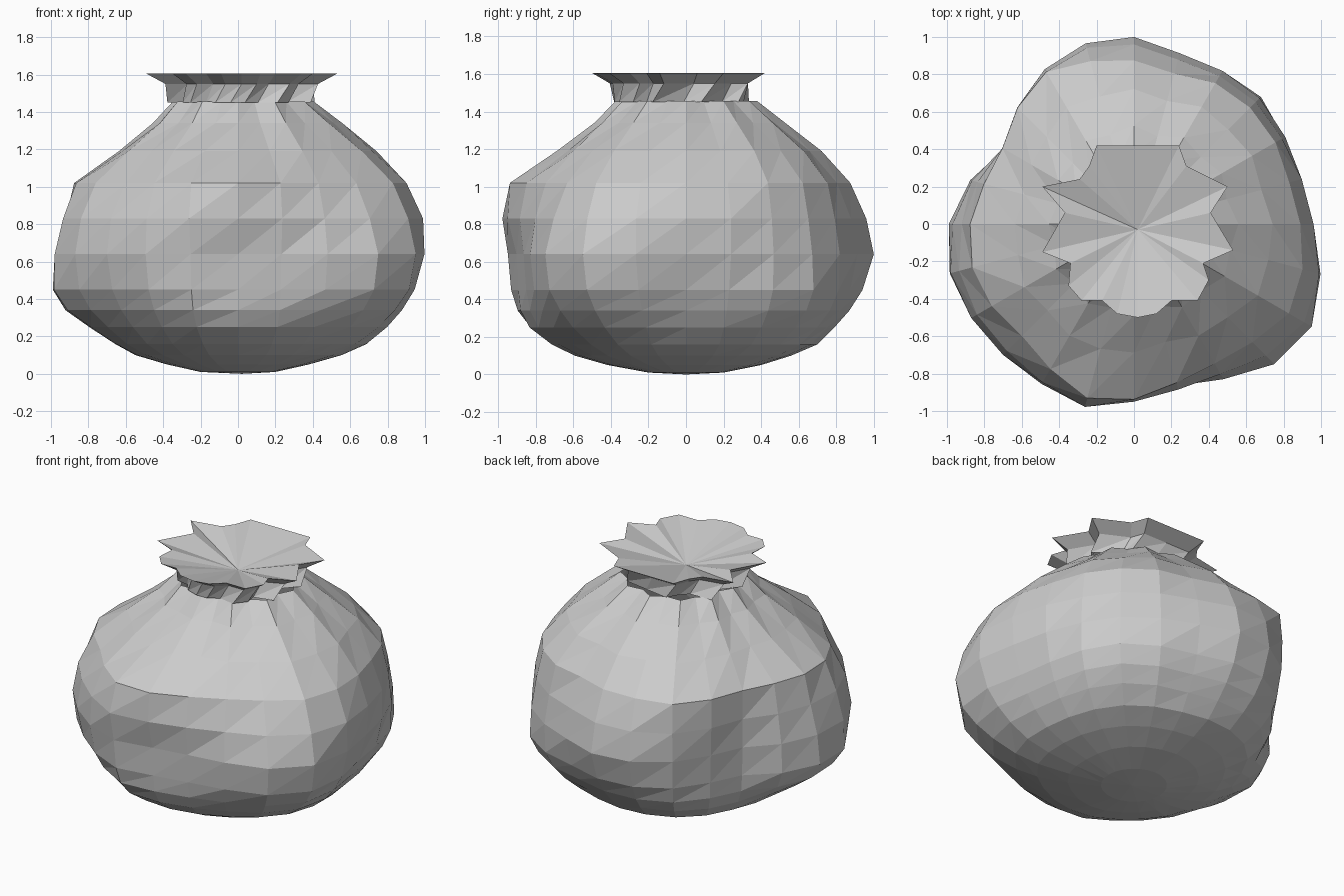
import bpy
from math import sin, cos, pi, tau, atan2, hypot

if "Cube" in bpy.data.objects:
    bpy.data.objects.remove(bpy.data.objects["Cube"], do_unlink=True)

cloth = bpy.data.materials.new("grey cloth")
cloth.use_nodes = True
GREY = (0.6, 0.6, 0.6, 1)
cloth.diffuse_color = GREY
cloth.node_tree.nodes["Principled BSDF"].inputs["Base Color"].default_value = GREY


def loft(name, rings, bottom=None, top=None):
    """Join equal rings with slanted triangles, optionally closing each end to a point."""
    count = len(rings[0])
    verts = [v for ring in rings for v in ring]
    faces = []
    for level in range(len(rings) - 1):
        for i in range(count):
            a = level * count + i
            b = level * count + (i + 1) % count
            faces += [(a, b, b + count), (a, b + count, a + count)]
    if bottom:
        verts.append(bottom)
        faces += [(len(verts) - 1, (i + 1) % count, i) for i in range(count)]
    if top:
        verts.append(top)
        base = (len(rings) - 1) * count
        faces += [(len(verts) - 1, base + i, base + (i + 1) % count) for i in range(count)]
    mesh = bpy.data.meshes.new(name)
    mesh.from_pydata(verts, [], faces)
    mesh.materials.append(cloth)
    obj = bpy.data.objects.new(name, mesh)
    bpy.context.collection.objects.link(obj)
    return obj


# Sack body: lumpy plan outline, with a separate bulge profile for each of eight directions
outline = [.96, .94, .95, .97, .96, .95, 1, 1.01, .98, .9, .84, .92,
           .99, 1.03, 1.01, .99, 1, 1.02, .95, .93, .97, 1.06, 1.1, 1.04]
heights = [.01, .05, .1, .16, .25, .34, .45, .64, .83, 1.02, 1.19, 1.34, 1.455]
left = [.2, .38, .56, .7, .8, .87, .93, .99, 1, .92, .75, .55, .39]
back_left = [.2, .4, .57, .72, .84, .93, .99, .98, .95, .91, .74, .53, .38]
back = [.2, .4, .56, .7, .79, .87, .94, 1, .96, .87, .71, .51, .36]
back_right = [.2, .4, .57, .72, .84, .91, .94, .96, .98, .98, .72, .5, .36]
right = [.2, .38, .55, .66, .8, .93, 1, .98, .93, .88, .63, .44, .33]
front_right = [.2, .4, .57, .69, .8, .89, .96, 1, .97, .86, .67, .47, .36]
front = [.2, .42, .6, .73, .86, .92, .94, .95, 1, .98, .7, .48, .36]
front_left = [.2, .4, .58, .7, .82, .9, .97, 1, .94, .85, .69, .51, .38]
profiles = [left, back_left, back, back_right, right, front_right, front, front_left]

body_rings = []
for level, z in enumerate(heights):
    ring = []
    lumpy = min(1, z / .4, (1.6 - z) / .6)
    pleat = .02 * max(0, min(1, (z - .9) / .5))
    for i, plan in enumerate(outline):
        turn = i / len(outline)
        sector, part = divmod(turn * len(profiles), 1)
        here = profiles[int(sector)][level]
        following = profiles[(int(sector) + 1) % len(profiles)][level]
        blend = (1 - cos(pi * part)) / 2
        r = here + (following - here) * blend
        r = r * (1 + (plan - 1) * lumpy) + pleat * (-1) ** i
        ring.append((r * cos(tau * turn), r * sin(tau * turn), z))
    body_rings.append(ring)
loft("sack_body", body_rings, bottom=(.02, 0, 0))

# Gathered collar: ruffled rim over a twisted, pleated neck
ruffle = [(.53, -.14), (.41, .06), (.5, .2), (.28, .31), (.24, .42), (.02, .42),
          (-.2, .42), (-.24, .31), (-.29, .24), (-.49, .2), (-.37, .06), (-.49, -.15),
          (-.34, -.21), (-.35, -.33), (-.28, -.41), (-.17, -.41), (-.09, -.48),
          (.02, -.5), (.12, -.48), (.2, -.41), (.34, -.41), (.4, -.3), (.37, -.21)]
cx, cy = .02, -.03


def collar_ring(scale, z, twist=0):
    ring = []
    for x, y in ruffle:
        r = scale * hypot(x - cx, y - cy)
        a = atan2(y - cy, x - cx) + twist
        ring.append((cx + r * cos(a), cy + r * sin(a), z))
    return ring


loft("gathered_collar",
     [collar_ring(.76, 1.45, -.17), collar_ring(.8, 1.55), collar_ring(1, 1.605)],
     top=(cx, cy, 1.5))
